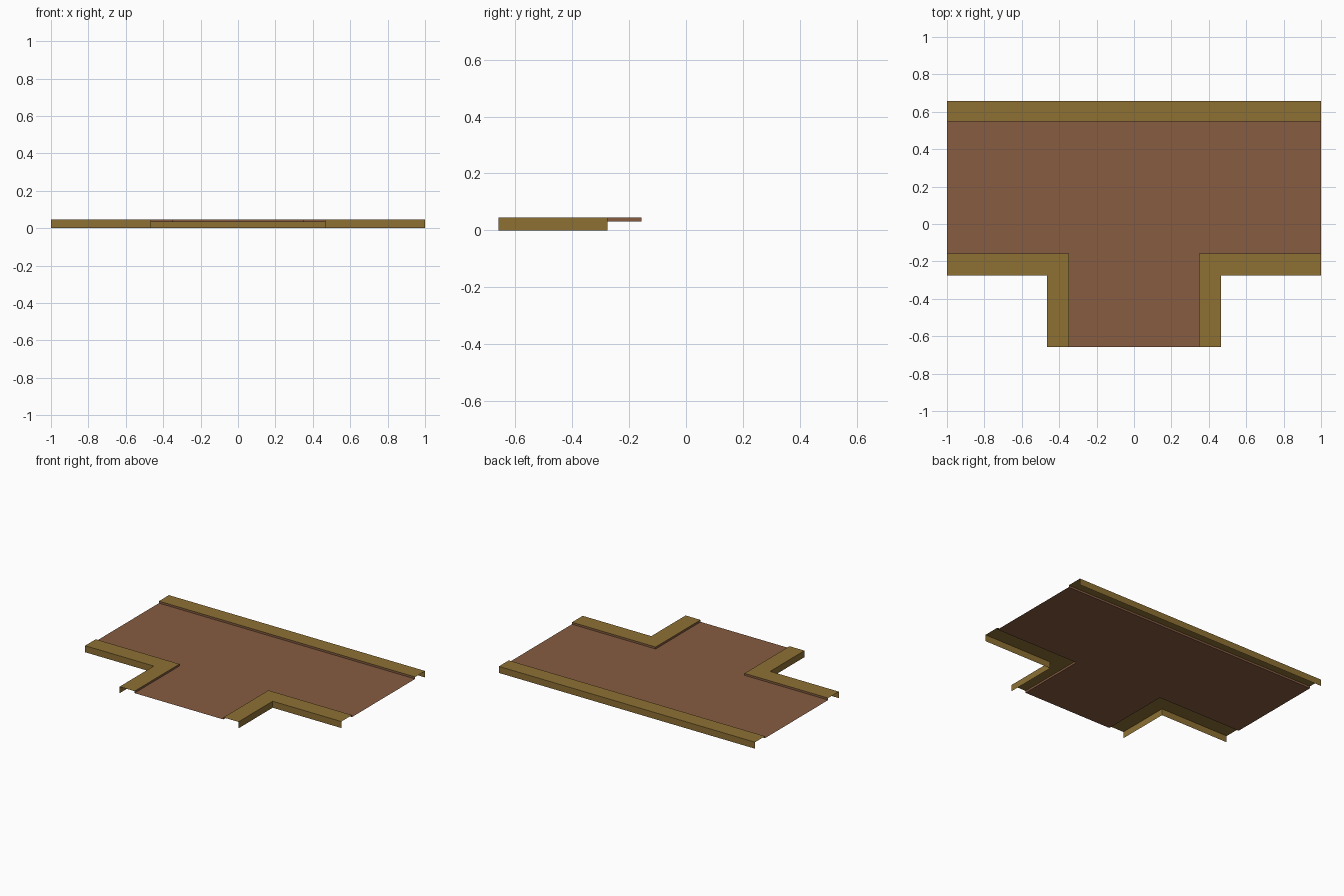
import bpy
import bmesh

if "Cube" in bpy.data.objects:
    bpy.data.objects.remove(bpy.data.objects["Cube"])

# Key dimensions of the T junction
TOP, FLOOR = 0.046, 0.032
END = 0.658
BACK_IN = 0.547
FRONT_IN, FRONT_OUT = -0.157, -0.276
LEG_IN, LEG_OUT = 0.347, 0.464


def material(name, rgb):
    m = bpy.data.materials.new(name)
    m.diffuse_color = (*rgb, 1)
    m.use_nodes = True
    m.node_tree.nodes["Principled BSDF"].inputs["Base Color"].default_value = m.diffuse_color
    return m


gold = material("ochre kerb", (0.27, 0.163, 0.034))
brown = material("brown paving", (0.238, 0.107, 0.053))


def finish(bm, name, mats):
    me = bpy.data.meshes.new(name)
    bm.to_mesh(me)
    bm.free()
    for m in mats:
        me.materials.append(m)
    ob = bpy.data.objects.new(name, me)
    bpy.context.collection.objects.link(ob)
    return ob


def kerb(name, inner, outer):
    """Open kerb shell: brown inner lip, ochre top and outer wall."""
    bm = bmesh.new()
    rails = [[bm.verts.new((x, y, z)) for x, y in path]
             for path, z in ((inner, FLOOR), (inner, TOP), (outer, TOP), (outer, 0))]
    tops = []
    for r in range(3):
        a, b = rails[r], rails[r + 1]
        for i in range(len(a) - 1):
            f = bm.faces.new((a[i], a[i + 1], b[i + 1], b[i]))
            f.material_index = 1 if r == 0 else 0
            if r == 1:
                tops.append(f)
    bm.normal_update()
    if tops[0].normal.z < 0:
        bmesh.ops.reverse_faces(bm, faces=bm.faces[:])
    return finish(bm, name, [gold, brown])


# Straight kerb along the back
kerb("back_kerb", [(-1, BACK_IN), (1, BACK_IN)], [(-1, END), (1, END)])

# Corner kerbs either side of the leg
for name, s in (("left_corner_kerb", -1), ("right_corner_kerb", 1)):
    kerb(name,
         [(s, FRONT_IN), (s * LEG_IN, FRONT_IN), (s * LEG_IN, -END)],
         [(s, FRONT_OUT), (s * LEG_OUT, FRONT_OUT), (s * LEG_OUT, -END)])

# T-shaped paving surface
bm = bmesh.new()
half = [(LEG_IN, -END), (LEG_IN, FRONT_IN), (1, FRONT_IN), (1, BACK_IN)]
outline = half + [(-x, y) for x, y in reversed(half)]
bm.faces.new([bm.verts.new((x, y, FLOOR)) for x, y in outline])
finish(bm, "paving", [brown])
